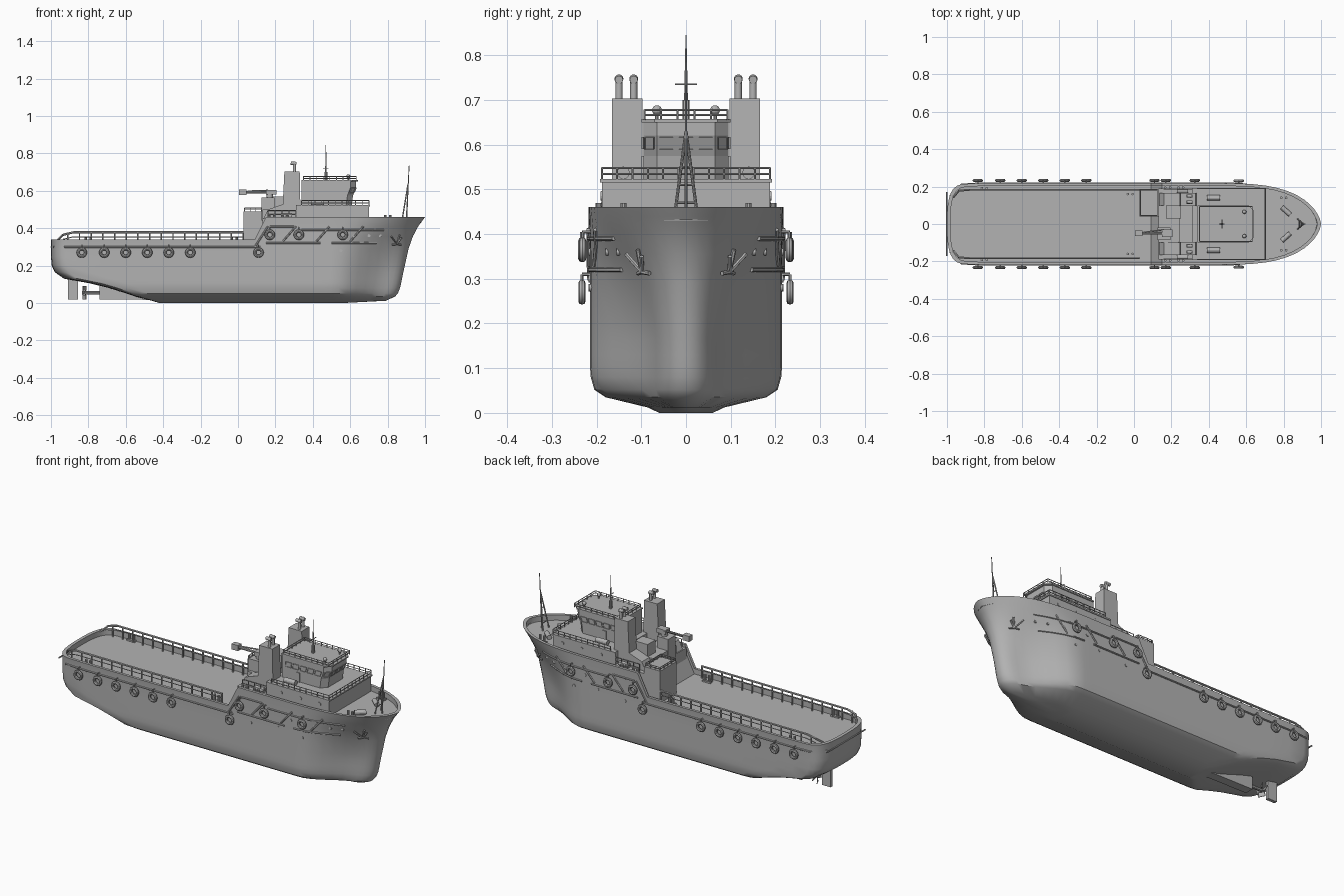
import bpy, bmesh, math
from mathutils import Vector, Matrix
from mathutils.bvhtree import BVHTree

cube = bpy.data.objects.get("Cube")
if cube:
    bpy.data.objects.remove(cube)

GREY = (0.45, 0.45, 0.45, 1)
paint = bpy.data.materials.new("ship grey")
paint.use_nodes = True
paint.diffuse_color = GREY
paint.node_tree.nodes["Principled BSDF"].inputs["Base Color"].default_value = GREY


# ---------- helpers ----------
def finish(name, bm, smooth=False):
    bmesh.ops.recalc_face_normals(bm, faces=bm.faces)
    me = bpy.data.meshes.new(name)
    bm.to_mesh(me)
    bm.free()
    me.materials.append(paint)
    ob = bpy.data.objects.new(name, me)
    bpy.context.collection.objects.link(ob)
    if smooth:
        bpy.ops.object.select_all(action='DESELECT')
        ob.select_set(True)
        bpy.context.view_layer.objects.active = ob
        bpy.ops.object.shade_smooth_by_angle(angle=math.radians(35))


def loft(bm, rings, strip_caps=False):
    rows = [[bm.verts.new(p) for p in r] for r in rings]
    m = len(rows[0])
    for a, b in zip(rows, rows[1:]):
        for i in range(m):
            j = (i + 1) % m
            bm.faces.new((a[i], a[j], b[j], b[i]))
    for r in (rows[0], rows[-1]):
        if not strip_caps:
            bm.faces.new(r)
            continue
        for i in range(m // 2):
            quad = [r[i], r[i + 1], r[m - i - 1], r[-i]]
            bm.faces.new(list(dict.fromkeys(quad)))


def box(bm, x0, x1, y0, y1, z0, z1):
    loft(bm, [[(x0, y0, z), (x1, y0, z), (x1, y1, z), (x0, y1, z)] for z in (z0, z1)])


def prism(bm, profile, y0, y1):
    loft(bm, [[(x, y, z) for x, z in profile] for y in (y0, y1)])


def tube(bm, a, b, r, r2=None, sides=8):
    a, b = Vector(a), Vector(b)
    d = b - a
    mat = Matrix.Translation((a + b) / 2) @ d.to_track_quat('Z', 'Y').to_matrix().to_4x4()
    bmesh.ops.create_cone(bm, cap_ends=True, segments=sides, radius1=r,
                          radius2=r if r2 is None else r2, depth=d.length, matrix=mat)


def ball(bm, p, r):
    bmesh.ops.create_uvsphere(bm, u_segments=12, v_segments=8, radius=r, matrix=Matrix.Translation(p))


def path(bm, pts, r):
    for a, b in zip(pts, pts[1:]):
        tube(bm, a, b, r, sides=6)


def railing(bm, pts, h, gap=0.035, r=0.0022, bars=2):
    for k in range(1, bars + 1):
        path(bm, [(x, y, z + h * k / bars) for x, y, z in pts], r)
    for a, b in zip(pts, pts[1:]):
        a, b = Vector(a), Vector(b)
        n = max(1, round((b - a).length / gap))
        for i in range(n + 1):
            p = a.lerp(b, i / n)
            tube(bm, p, p + Vector((0, 0, h)), r, sides=6)


def torus(bm, c, major, minor, n=20, k=8):
    grid = []
    for i in range(n):
        u = math.tau * i / n
        row = []
        for j in range(k):
            v = math.tau * j / k
            d = major + minor * math.cos(v)
            row.append(bm.verts.new((c[0] + d * math.cos(u), c[1] + minor * math.sin(v), c[2] + d * math.sin(u))))
        grid.append(row)
    for i in range(n):
        for j in range(k):
            a, b = grid[i], grid[(i + 1) % n]
            bm.faces.new((a[j], b[j], b[(j + 1) % k], a[(j + 1) % k]))


# ---------- hull: stacked waterlines ----------
AFT = (1, .998, .994, .985, .97, .95, .92, .88, .75, .6, .3)
MID = (-.3, -.1, .02, .09, .15, .25)
FORE = (0, .1, .2, .3, .4, .5, .6, .7, .78, .85, .9, .94, .97, .99, 1)


def sheer(x):
    return .34 + .12 * min(1, max(0, (x - .09) / .06))


def waterline(z, s, stern, stem, w, flare, drop=0):
    """z fixes low lines; s blends from z up to the sheer."""
    pts = [(-.3 + t * (stern + .3), w * (1 - t ** 24) ** .4) for t in AFT]
    pts += [(x, w) for x in MID]
    bulb = min(.085, w * .45)
    for t in FORE:
        k = min(1, max(0, (t - .25) / .6))
        low = (w - bulb) * (1 - k * k * (3 - 2 * k)) + bulb * math.sqrt(1 - t ** 6)
        high = w * (1 - t ** 3.5) ** .62
        pts.append((.4 + t * (stem - .4), low + (high - low) * flare))
    port = [(x, y, z + s * (sheer(x) - z) - drop) for x, y in pts]
    return port + [(x, -y, h) for x, y, h in port[-2:0:-1]]


LEVELS = [(0, 0, -.42, .56, .06, 0), (.012, 0, -.46, .79, .085, 0), (.035, 0, -.55, .84, .18, 0),
          (.052, 0, -.6, .855, .205, 0), (.08, 0, -.69, .866, .213, 0), (.105, 0, -.79, .872, .215, 0),
          (.13, 0, -.93, .877, .215, 0), (.165, 0, -.98, .884, .215, 0),
          (.2, 0, -.996, .892, .215, .04), (.2, .35, -1, .912, .215, .25), (.2, .6, -1, .935, .215, .6),
          (.2, .8, -1, .962, .216, .85), (.2, .92, -1, .985, .217, .95), (.2, 1, -1, 1, .218, 1),
          (.2, 1, -.982, .98, .203, 1), (.2, 1, -.982, .98, .203, 1, .03)]
bm = bmesh.new()
loft(bm, [waterline(*l) for l in LEVELS], strip_caps=True)
bmesh.ops.recalc_face_normals(bm, faces=bm.faces)
bvh = BVHTree.FromBMesh(bm)
finish("hull", bm, True)


def skin(x, z, side, out=0.0):
    hit = bvh.ray_cast(Vector((x, side, z)), Vector((0, -side, 0)))[0]
    y = hit.y if hit else side * .2
    return Vector((x, y + side * out, z))


# ---------- hull fittings ----------
bm = bmesh.new()
for side in (-1, 1):
    runs = [((-.985, .30), (.12, .30)), ((.15, .32), (.44, .32)), ((.5, .32), (.74, .32)),
            ((.17, .41), (.3, .41)), ((.34, .39), (.78, .39)), ((.24, .33), (.31, .41)),
            ((.42, .33), (.49, .41)), ((.6, .33), (.67, .41)), ((.09, .30), (.16, .41))]
    for a, b in runs:
        n = max(2, int((b[0] - a[0]) / .06))
        path(bm, [skin(a[0] + (b[0] - a[0]) * i / n, a[1] + (b[1] - a[1]) * i / n, side, .002)
                  for i in range(n + 1)], .005)
tube(bm, (-1, -.17, .30), (-1, .17, .30), .004)
finish("rubbing_strakes", bm)

bm = bmesh.new()
for side in (-1, 1):
    for x in (-.835, -.715, -.6, -.485, -.37, -.255, .11, .17, .325, .56):
        z = .27 if x < .15 else .365
        c = skin(x, z, side, .018)
        torus(bm, c, .02, .008)
        top = c + Vector((0, 0, .04))
        path(bm, [skin(x, z + .04, side), top, c + Vector((0, 0, .02))], .0035)
finish("tyre_fenders", bm, True)

bm = bmesh.new()
for side in (-1, 1):
    for x, z in ((.23, .28), (.55, .28), (.4, .3), (.48, .36), (.62, .36), (.7, .36), (.76, .36)):
        tube(bm, skin(x, z, side, -.005), skin(x, z, side, .003), .008, sides=12)
finish("portholes", bm)

bm = bmesh.new()
for side in (-1, 1):
    crown = skin(.85, .315, side, .012)
    path(bm, [crown, skin(.865, .365, side, .006)], .005)
    for dx, dz in ((-.03, .04), (.025, .035)):
        path(bm, [crown, skin(.85 + dx, .315 + dz, side, .012)], .005)
    path(bm, [skin(.825, .312, side, .01), crown, skin(.872, .312, side, .01)], .005)
finish("anchors", bm)

# ---------- stern gear below water ----------
bm = bmesh.new()
prism(bm, [(-.74, .02), (-.74, .12), (-.4, .06), (-.4, .012), (-.52, .018)], -.025, .025)
finish("skeg", bm)
bm = bmesh.new()
prism(bm, [(-.91, .018), (-.91, .15), (-.855, .15), (-.855, .018)], -.009, .009)
finish("rudder", bm)
bm = bmesh.new()
tube(bm, (-.72, 0, .055), (-.835, 0, .055), .009)
for i in range(4):
    rot = Matrix.Rotation(math.tau * i / 4, 4, 'X')
    blade = [(-.832, -.012, .012), (-.815, .012, .012), (-.815, .017, .036), (-.832, -.017, .036)]
    loft(bm, [[rot @ Vector((x + d, y, z)) + Vector((0, 0, .055)) for x, y, z in blade] for d in (0, .004)])
finish("propeller", bm)

# ---------- working deck ----------
bm = bmesh.new()
for s in (-1, 1):
    rail = [(-.965, s * .145, .335), (-.935, s * .178, .365), (-.88, s * .183, .378), (.03, s * .183, .378)]
    path(bm, rail, .006)
    path(bm, [(x, y, z - .024) for x, y, z in rail[1:]], .0025)
    for i in range(16):
        x = -.91 + i * .0625
        tube(bm, (x, s * .183, .305), (x, s * .183, .376), .0045, sides=6)
finish("cargo_rails", bm)

bm = bmesh.new()
for s in (-1, 1):
    spots = [(-.8, .192, .31), (-.02, .16, .31), (.18, .195, .43), (.25, .195, .43), (.8, .14, .43)]
    for x, y, z in spots:
        for dx in (-.013, .013):
            tube(bm, (x + dx, s * y, z), (x + dx, s * y, z + .04), .007, sides=10)
        box(bm, x - .025, x + .025, s * y - .009, s * y + .009, z, z + .008)
    tube(bm, (.79, s * .09, .44), (.835, s * .05, .44), .013, sides=12)
finish("bollards_and_winches", bm)

# ---------- superstructure ----------
bm = bmesh.new()
box(bm, .13, .34, -.19, .19, .30, .452)
box(bm, .31, .70, -.188, .188, .42, .52)
box(bm, .31, .705, -.192, .192, .515, .523)
finish("deckhouse", bm)

bm = bmesh.new()
box(bm, .03, .13, .04, .187, .30, .49)
box(bm, .13, .245, -.1, .1, .44, .5)
box(bm, .17, .25, .03, .1, .5, .57)
finish("winch_house", bm)

bm = bmesh.new()
for s in (-1, 1):
    prism(bm, [(.235, .44), (.248, .703), (.33, .703), (.335, .44)], s * .097, s * .165)
    prism(bm, [(.13, .44), (.16, .5), (.245, .53), (.245, .44)], s * .1, s * .165)
finish("funnels", bm)
bm = bmesh.new()
for s in (-1, 1):
    for y in (.117, .15):
        tube(bm, (.302, s * y, .7), (.302, s * y, .745), .008, sides=12)
        tube(bm, (.312, s * y, .745), (.282, s * y, .748), .009, sides=12)
        ball(bm, (.302, s * y, .747), .01)
finish("exhaust_pipes", bm, True)


def footprint(front, z, w=.095, c=.03):
    return [(.34, -w, z), (front - c, -w, z), (front, c - w, z),
            (front, w - c, z), (front - c, w, z), (.34, w, z)]


bm = bmesh.new()
loft(bm, [footprint(.608, .52), footprint(.615, .575), footprint(.632, .62), footprint(.632, .65),
          footprint(.642, .65, .1), footprint(.642, .657, .1)])
finish("wheelhouse", bm)

# framed panes laid on the walls of the wheelhouse
bm = bmesh.new()
low, high = [[Vector(p) for p in footprint(f, z)] for f, z in ((.6207, .59), (.6309, .617))]
SIDE = [(.1 + .18 * i, .24 + .18 * i) for i in range(5)]
for edge, spans in ((0, SIDE), (1, [(.18, .82)]), (2, [(.04, .28), (.38, .62), (.72, .96)]),
                    (3, [(.18, .82)]), (4, [(1 - b, 1 - a) for a, b in SIDE])):
    (a, b), (c, d) = low[edge:edge + 2], high[edge:edge + 2]
    out = (b - a).cross(c - a).normalized() * .004
    for f0, f1 in spans:
        quad = [a.lerp(b, f0), a.lerp(b, f1), c.lerp(d, f1), c.lerp(d, f0)]
        loft(bm, [quad, [p + out for p in quad]])
        bm.faces.ensure_lookup_table()
        pane = bm.faces[-1]
        bmesh.ops.inset_individual(bm, faces=[pane], thickness=.004)
        bmesh.ops.translate(bm, verts=pane.verts, vec=-out * .8)
finish("wheelhouse_windows", bm)

bm = bmesh.new()
for s in (-1, 1):
    for x in (.4, .52, .64):
        tube(bm, (x, s * .185, .485), (x, s * .191, .485), .01, sides=12)
    box(bm, .43, .455, s * .094, s * .099, .523, .575)
    tube(bm, (.29, s * .178, .465), (.23, s * .178, .465), .013, sides=12)
    tube(bm, (.39, s * .14, .537), (.46, s * .14, .537), .014, sides=12)
finish("doors_and_rafts", bm)

bm = bmesh.new()
railing(bm, [(.34, -.188, .52), (.70, -.188, .52), (.70, .188, .52), (.34, .188, .52)], .028)
railing(bm, [(.35, -.093, .655), (.632, -.093, .655), (.632, .093, .655),
             (.35, .093, .655), (.35, -.093, .655)], .022)
railing(bm, [(.035, .045, .49), (.125, .045, .49), (.125, .182, .49),
             (.035, .182, .49), (.035, .045, .49)], .018)
for s in (-1, 1):
    railing(bm, [(.16, s * .187, .45), (.31, s * .187, .45)], .045)
finish("deck_railings", bm)

# ---------- crane, masts and domes ----------
bm = bmesh.new()
box(bm, .125, .195, -.085, -.02, .44, .565)
tube(bm, (.17, -.05, .56), (.17, -.05, .59), .018, sides=12)
box(bm, .15, .205, -.07, -.03, .58, .605)
tube(bm, (.2, -.05, .592), (.03, -.05, .592), .007)
tube(bm, (.16, -.03, .602), (.05, -.045, .598), .004)
box(bm, .005, .045, -.065, -.035, .577, .608)
finish("deck_crane", bm)

bm = bmesh.new()
tube(bm, (.47, 0, .65), (.47, 0, .70), .008)
tube(bm, (.47, 0, .69), (.47, 0, .845), .0045, .001)
tube(bm, (.47, -.025, .735), (.47, .025, .735), .002)
tube(bm, (.455, 0, .72), (.485, 0, .72), .002)
finish("radar_mast", bm)

bm = bmesh.new()
for s in (-1, 1):
    tube(bm, (.875, s * .027, .43), (.908, 0, .63), .0035)
    tube(bm, (.59, s * .065, .655), (.59, s * .065, .672), .004)
    ball(bm, (.59, s * .065, .677), .011)
tube(bm, (.9, 0, .43), (.915, 0, .735), .004, .002)
for t in (.2, .4, .6, .8):
    x, y, z = .875 + .033 * t, .027 * (1 - t), .43 + .2 * t
    tube(bm, (x, -y, z), (x, y, z), .0025)
finish("foremast_and_domes", bm)
